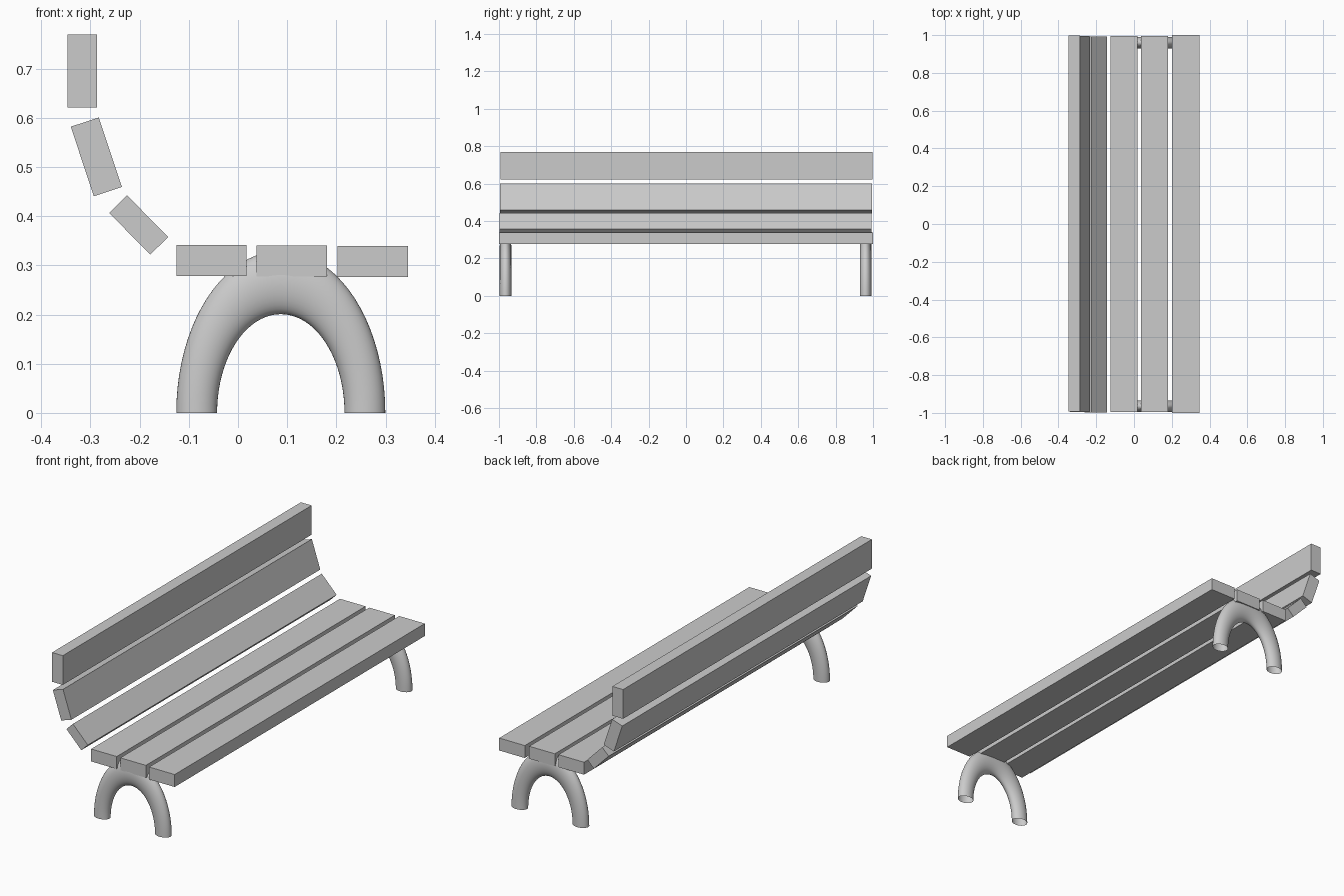
import bpy, bmesh
from math import pi, radians
from mathutils import Matrix, Vector

cube = bpy.data.objects.get("Cube")
if cube:
    bpy.data.objects.remove(cube, do_unlink=True)

# One plain grey for the whole bench
grey = bpy.data.materials.new("plain_grey")
grey.use_nodes = True
GREY = (0.6, 0.6, 0.6, 1)
grey.diffuse_color = GREY
grey.node_tree.nodes["Principled BSDF"].inputs["Base Color"].default_value = GREY


def finish(name, bm):
    bmesh.ops.recalc_face_normals(bm, faces=bm.faces)
    mesh = bpy.data.meshes.new(name)
    bm.to_mesh(mesh)
    bm.free()
    mesh.materials.append(grey)
    obj = bpy.data.objects.new(name, mesh)
    bpy.context.collection.objects.link(obj)
    return obj


def plank(name, x, z, width, height, tilt=0, y=0, length=1.99):
    bm = bmesh.new()
    bmesh.ops.create_cube(bm, size=1)
    bmesh.ops.scale(bm, vec=(width, length, height), verts=bm.verts)
    obj = finish(name, bm)
    obj.location = (x, y, z)
    obj.rotation_euler.y = radians(tilt)


def leg(name, y, x=0.087, ring=0.171, tube=0.0415, depth=0.031, stretch=1.55):
    # Oval tube swept through a half turn, then stretched upward
    bm = bmesh.new()
    bmesh.ops.create_circle(bm, segments=32, radius=1)
    bmesh.ops.scale(bm, vec=(tube, depth, 1), verts=bm.verts)
    bmesh.ops.translate(bm, vec=(ring, 0, 0), verts=bm.verts)
    bmesh.ops.spin(bm, geom=bm.verts[:] + bm.edges[:], cent=Vector(),
                   axis=(0, -1, 0), angle=pi, steps=40)
    bmesh.ops.transform(bm, matrix=Matrix.Diagonal((1, 1, stretch, 1)), verts=bm.verts)
    for face in bm.faces:
        face.smooth = True
    obj = finish(name, bm)
    obj.location = (x, y, 0)


# Seat
plank("seat_plank_rear", -0.054, 0.3095, 0.143, 0.063)
plank("seat_plank_middle", 0.1095, 0.3085, 0.143, 0.063)
plank("seat_plank_front", 0.274, 0.308, 0.143, 0.063, length=2)

# Curved backrest
plank("back_plank_lower", -0.202, 0.382, 0.051, 0.119, tilt=-44.5, y=-0.003)
plank("back_plank_middle", -0.288, 0.5205, 0.06, 0.149, tilt=-18.4)
plank("back_plank_upper", -0.3165, 0.695, 0.06, 0.148, y=0.003)

# Arched legs
leg("leg_arch_front", -0.965)
leg("leg_arch_back", 0.96)
